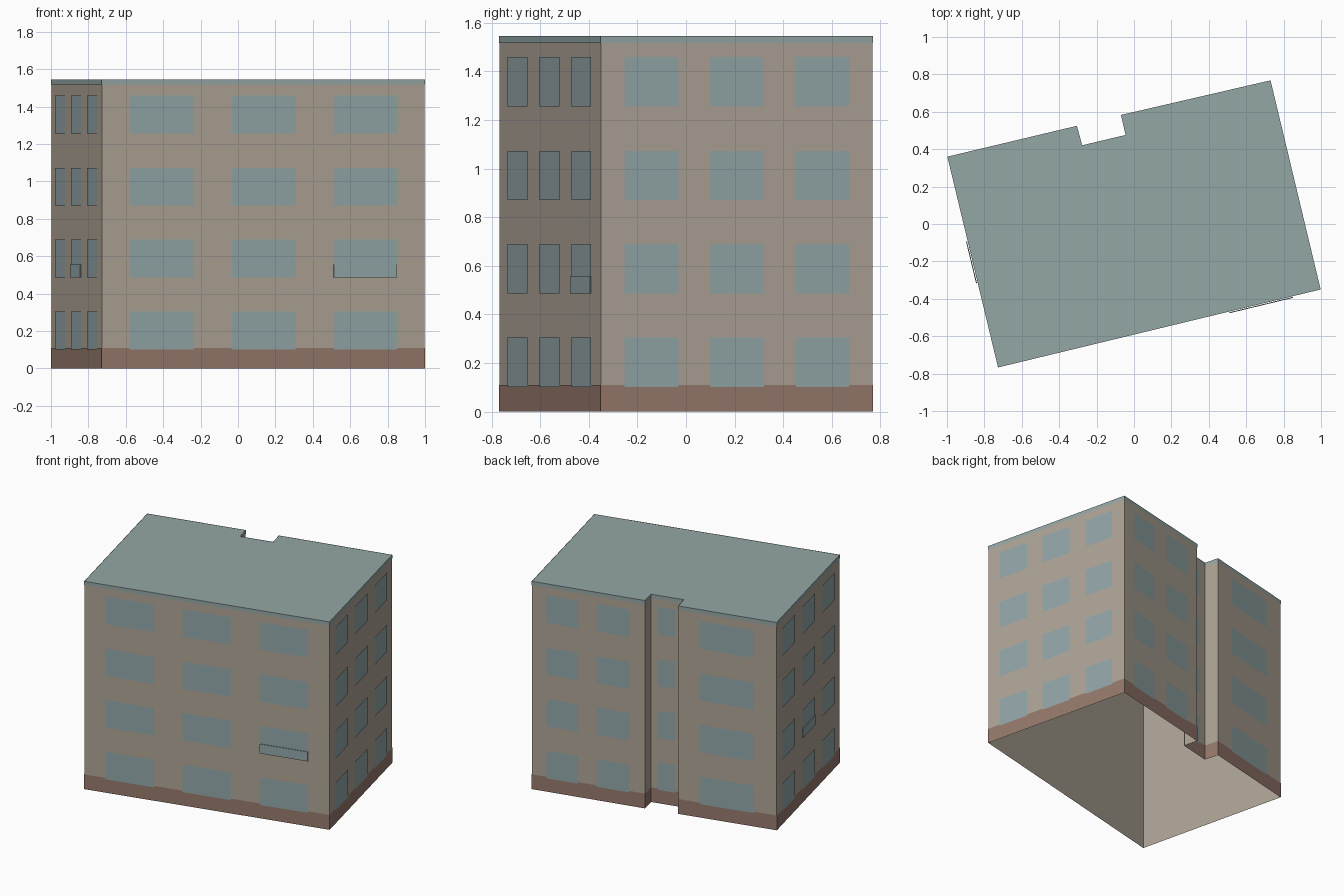
import bpy
from mathutils import Vector

if "Cube" in bpy.data.objects:
    bpy.data.objects.remove(bpy.data.objects["Cube"])


def material(name, rgb):
    linear = [((c / 255 + 0.055) / 1.055) ** 2.4 for c in rgb] + [1]
    m = bpy.data.materials.new(name)
    m.use_nodes = True
    m.diffuse_color = linear
    bsdf = m.node_tree.nodes["Principled BSDF"]
    bsdf.inputs["Base Color"].default_value = linear
    bsdf.inputs["Roughness"].default_value = 0.9
    return m


WALL = material("beige wall", (174, 164, 150))
BASE = material("brown plinth", (150, 121, 108))
GLASS = material("blue grey glass", (147, 166, 168))
ROOF = material("grey green roof", (148, 167, 165))

HEIGHT = 1.545
ROWS = [(0.1, 0.305), (0.485, 0.69), (0.87, 1.072), (1.255, 1.46)]
THREE = [(0.085, 0.284), (0.401, 0.599), (0.717, 0.913)]

# Footprint corners, counter-clockwise from the front right corner
front_right, front_left = Vector((-0.727, -0.767)), Vector((0.998, -0.35))
back_left, back_right = Vector((0.73, 0.768)), Vector((-0.998, 0.36))
notch = [Vector(p) for p in
         [(-0.07, 0.583), (-0.045, 0.476), (-0.277, 0.421), (-0.305, 0.525)]]
outline = [front_right, front_left, back_left, *notch, back_right]
edges = list(zip(outline, outline[1:] + outline[:1]))


def build(name, quads, mat):
    verts, faces = [], []
    for q in quads:
        faces.append(range(len(verts), len(verts) + len(q)))
        verts += q
    mesh = bpy.data.meshes.new(name)
    mesh.from_pydata(verts, [], [list(f) for f in faces])
    mesh.materials.append(mat)
    ob = bpy.data.objects.new(name, mesh)
    bpy.context.collection.objects.link(ob)
    return ob


def panel(edge, t0, t1, z0, z1, out=0.0, grow=0.0):
    """Upright rectangle on a wall, pushed outward by a hair."""
    a, b = edge
    d = (b - a).normalized()
    n = Vector((d.y, -d.x)) * out
    p, q = a.lerp(b, t0) + n - d * grow, a.lerp(b, t1) + n + d * grow
    return [(p.x, p.y, z0), (q.x, q.y, z0), (q.x, q.y, z1), (p.x, p.y, z1)]


# Hollow wall shell, open below, and the flat roof
build("walls", [panel(e, 0, 1, 0, HEIGHT) for e in edges], WALL)
build("roof", [[(p.x, p.y, HEIGHT) for p in outline]], ROOF)

# Bands around the foot and the top
build("plinth", [panel(e, 0, 1, 0, 0.11, 0.002, 0.002) for e in edges], BASE)
build("roof_edge", [panel(e, 0, 1, 1.518, HEIGHT, 0.002, 0.002) for e in edges], ROOF)

# Windows: wall name, edge number, spans along the wall
facades = [
    ("front", 0, THREE),
    ("left", 1, THREE),
    ("back_left", 2, [(0.13, 0.41), (0.575, 0.86)]),
    ("notch", 4, [(0.2, 0.76)]),
    ("back_right", 6, [(0.22, 0.77)]),
    ("right", 7, THREE),
]
for name, i, spans in facades:
    build(name + "_windows",
          [panel(edges[i], s, t, lo, hi, 0.004) for lo, hi in ROWS for s, t in spans],
          GLASS)

# Thin lower panes standing slightly proud of two second-floor windows
for name, i, span in [("front", 0, THREE[2]), ("right", 7, THREE[1])]:
    inner = panel(edges[i], *span, 0.485, 0.555, 0.004)
    outer = panel(edges[i], *span, 0.485, 0.555, 0.009)
    sides = [[inner[k], inner[(k + 1) % 4], outer[(k + 1) % 4], outer[k]]
             for k in range(4)]
    build(name + "_window_pane", [outer] + sides, GLASS)
